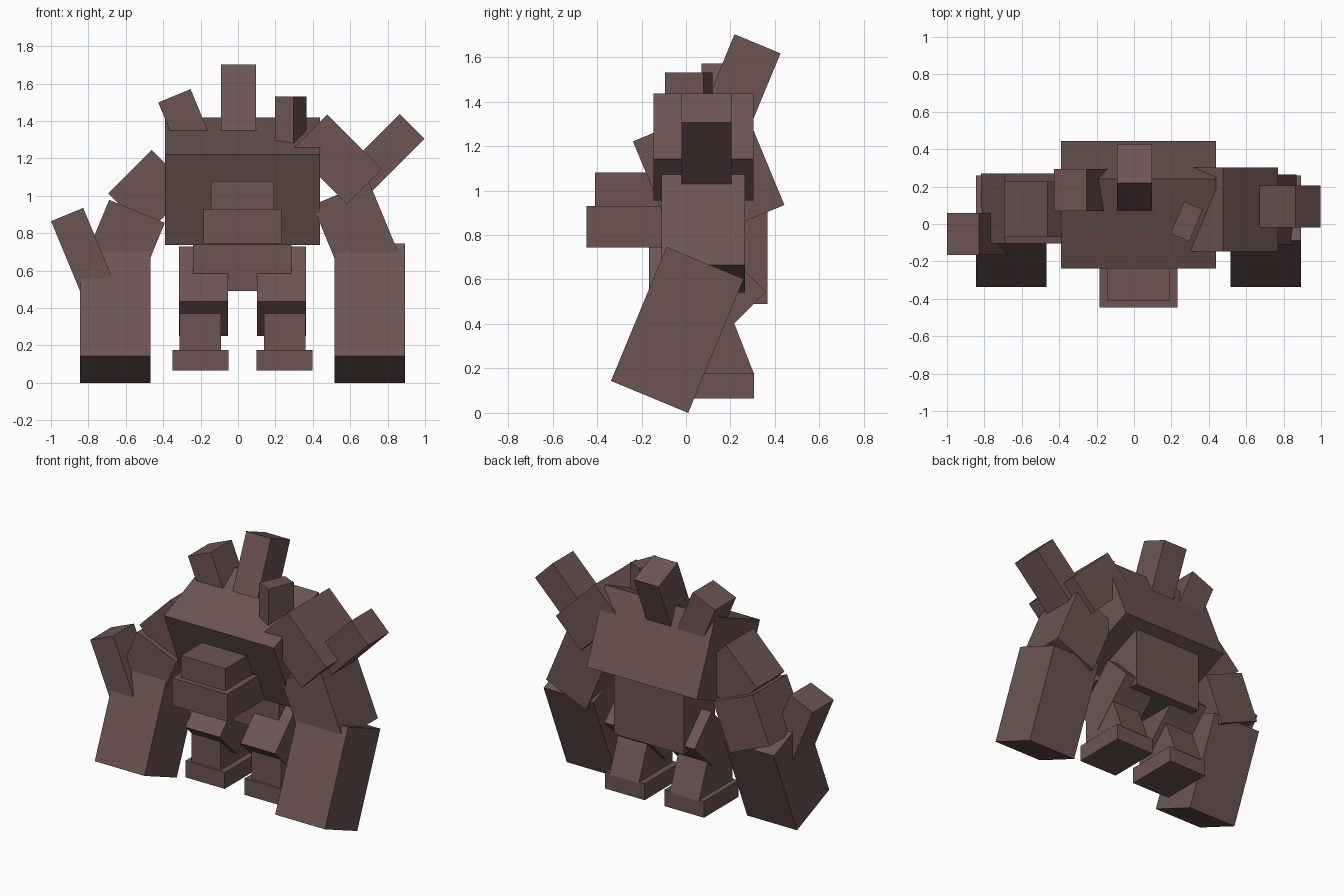
import bpy
import bmesh
import math
from mathutils import Matrix, Vector

cube = bpy.data.objects.get("Cube")
if cube:
    bpy.data.objects.remove(cube, do_unlink=True)

# One stone-brown material
BROWN = (0.150, 0.091, 0.086, 1.0)
brown = bpy.data.materials.new("earthy brown")
brown.use_nodes = True
brown.diffuse_color = BROWN
shader = brown.node_tree.nodes["Principled BSDF"]
shader.inputs["Base Color"].default_value = BROWN
shader.inputs["Roughness"].default_value = 0.9

MID = 0.024  # centre line of the body
TILT = 22.5


def add_object(name, bm):
    bmesh.ops.recalc_face_normals(bm, faces=bm.faces)
    mesh = bpy.data.meshes.new(name)
    bm.to_mesh(mesh)
    bm.free()
    mesh.materials.append(brown)
    obj = bpy.data.objects.new(name, mesh)
    bpy.context.collection.objects.link(obj)
    return obj


def box(name, centre, size, axis="X", angle=0):
    """Block of a given size, turned about one axis."""
    bm = bmesh.new()
    bmesh.ops.create_cube(bm, size=1, matrix=Matrix.Diagonal((*size, 1)))
    obj = add_object(name, bm)
    obj.location = centre
    setattr(obj.rotation_euler, axis.lower(), math.radians(angle))
    return obj


def span(name, x, y, z):
    """Upright block between given limits."""
    lo, hi = zip(x, y, z)
    centre = [(a + b) / 2 for a, b in zip(lo, hi)]
    return box(name, centre, [b - a for a, b in zip(lo, hi)])


def prism(name, profile, x0, x1):
    """Side profile (y, z) extruded across x."""
    bm = bmesh.new()
    face = bm.faces.new([bm.verts.new((x0, y, z)) for y, z in profile])
    ext = bmesh.ops.extrude_face_region(bm, geom=[face])
    verts = [v for v in ext["geom"] if isinstance(v, bmesh.types.BMVert)]
    bmesh.ops.translate(bm, verts=verts, vec=Vector((x1 - x0, 0, 0)))
    return add_object(name, bm)


# Body
box("torso", (MID, 0.102, 1.078), (0.83, 0.52, 0.525), "X", TILT)
span("abdomen", (-0.24, 0.287), (0.03, 0.367), (0.49, 0.95))

# Head
span("jaw", (-0.184, 0.232), (-0.447, -0.05), (0.743, 0.93))
span("brow", (-0.145, 0.192), (-0.41, -0.05), (0.93, 1.08))

# Rock spikes on the back
box("middle_spike", (0.003, 0.226, 1.429), (0.187, 0.224, 0.50), "X", -TILT)
box("right_spike", (-0.254, 0.182, 1.327), (0.187, 0.225, 0.45), "Y", -TILT)
box("left_spike", (0.282, 0.013, 1.35), (0.108, 0.186, 0.36), "Z", -TILT)

# Legs and forearms, the same on both sides
for side, s in (("left", 1), ("right", -1)):
    leg = MID + s * 0.209
    box(side + "_thigh", (leg, 0.12, 0.49), (0.262, 0.417, 0.262), "X", 45)
    shin = MID + s * 0.227
    prism(side + "_shin",
          [(-0.055, 0.17), (0.308, 0.17), (0.198, 0.45), (-0.055, 0.40)],
          shin - 0.111, shin + 0.111)
    foot = MID + s * 0.224
    span(side + "_foot", (foot - 0.149, foot + 0.149),
         (-0.07, 0.305), (0.065, 0.177))
    box(side + "_forearm", (MID + s * 0.681, -0.039, 0.373),
        (0.376, 0.376, 0.652), "X", -TILT)

# Left arm with a large shoulder plate and spike
box("left_upper_arm", (0.634, 0.078, 0.808), (0.327, 0.375, 0.444), "Y", -TILT)
box("left_shoulder", (0.53, 0.078, 1.195), (0.415, 0.45, 0.265), "Y", 45)
box("left_shoulder_spike", (0.782, 0.093, 1.223), (0.186, 0.225, 0.42), "Y", 45)

# Right arm with a smaller shoulder and an elbow spike
box("right_upper_arm", (-0.605, 0.082, 0.76), (0.322, 0.375, 0.34), "Y", TILT)
box("right_shoulder", (-0.472, 0.08, 1.023), (0.30, 0.30, 0.33), "Y", 45)
box("right_elbow_spike", (-0.833, -0.053, 0.706), (0.186, 0.225, 0.42), "Y", -TILT)
